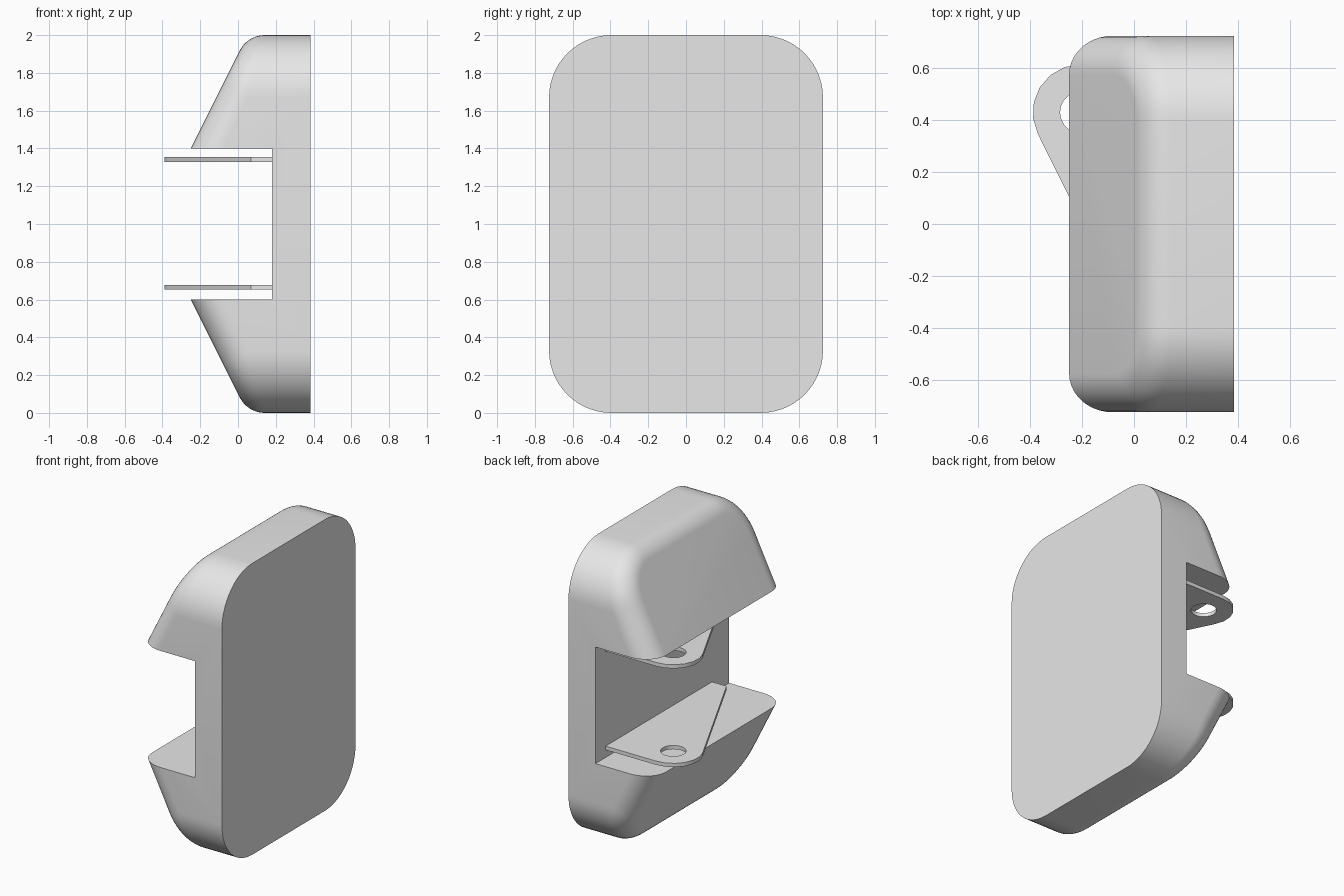
import bpy, bmesh
from math import cos, sin, radians, pi
from mathutils import Vector

cube = bpy.data.objects.get("Cube")
if cube:
    bpy.data.objects.remove(cube, do_unlink=True)

# Single grey material
grey = bpy.data.materials.new("light_grey")
grey.use_nodes = True
colour = (0.8, 0.8, 0.8, 1)
grey.diffuse_color = colour
grey.node_tree.nodes["Principled BSDF"].inputs["Base Color"].default_value = colour

W, H, R = 0.725, 1.0, 0.33        # half width, half height, corner radius
FILLET = 0.15
BACK_X, SLOT_X, SLOT_Z = 0.385, 0.18, 0.4


def select(ob):
    bpy.ops.object.select_all(action='DESELECT')
    ob.select_set(True)
    bpy.context.view_layer.objects.active = ob


def add_object(name, data, location):
    ob = bpy.data.objects.new(name, data)
    bpy.context.collection.objects.link(ob)
    ob.location = location
    data.materials.append(grey)
    return ob


def half_body():
    """Upper half: rounded block with a sloped face and a rolling-ball fillet."""
    slope = Vector((-2, 0, 1)).normalized()
    level = slope.dot(Vector((-0.25, 0, SLOT_Z))) - FILLET
    steps = 14
    corners = [(W - R, -0.2, 0)]
    corners += [(W - R, H - R, pi / 2 * i / steps) for i in range(steps + 1)]
    corners += [(R - W, H - R, pi / 2 * (1 + i / steps)) for i in range(steps + 1)]
    corners += [(R - W, -0.2, pi)]

    bm = bmesh.new()
    columns = []
    for cy, cz, a in corners:
        n = Vector((0, cos(a), sin(a)))
        c = Vector((0, cy, cz)) + n * (R - FILLET)
        c.x = (level - slope.z * c.z) / slope.x
        rim = c + n * FILLET
        points = [Vector((BACK_X, rim.y, rim.z))]
        points += [c + FILLET * n.slerp(slope, t / 10) for t in range(11)]
        columns.append([bm.verts.new(p) for p in points])
    for a, b in zip(columns, columns[1:]):
        for i in range(len(a) - 1):
            bm.faces.new((a[i], a[i + 1], b[i + 1], b[i]))
    bm.faces.new([c[0] for c in columns])
    bm.faces.new([c[-1] for c in columns])
    # Trim on the mirror plane
    bmesh.ops.bisect_plane(bm, geom=bm.verts[:] + bm.edges[:] + bm.faces[:],
                           plane_co=(0, 0, 0), plane_no=(0, 0, 1), clear_inner=True)
    bmesh.ops.recalc_face_normals(bm, faces=bm.faces)
    mesh = bpy.data.meshes.new("body")
    bm.to_mesh(mesh)
    bm.free()
    return mesh


# Body, mirrored about mid height
body = add_object("body", half_body(), (0, 0, H))
mirror = body.modifiers.new("mirror", 'MIRROR')
mirror.use_axis = (False, False, True)

# Slot cutter
bpy.ops.mesh.primitive_cube_add(size=2, location=(SLOT_X - 1, 0, H))
cutter = bpy.context.object
cutter.name = "slot_cutter"
cutter.scale = (1, 1, SLOT_Z)
cutter.hide_render = True
cutter.data.materials.append(grey)
slot = body.modifiers.new("slot", 'BOOLEAN')
slot.operation = 'DIFFERENCE'
slot.solver = 'EXACT'
slot.object = cutter

select(body)
for name in ("mirror", "slot"):
    bpy.ops.object.modifier_apply(modifier=name)
bpy.data.objects.remove(cutter, do_unlink=True)
select(body)
bpy.ops.object.shade_smooth_by_angle(angle=radians(25))


def arc(radius, start, end, count):
    angles = [radians(start + (end - start) * i / count) for i in range(count + 1)]
    return [(-0.205 + radius * cos(a), 0.43 + radius * sin(a)) for a in angles]


# Tapered lugs with a pin hole
outline = arc(0.185, 90, 206.6, 6) + [(0.07, -0.54), (SLOT_X, -0.54), (SLOT_X, 0.615)]
hole = arc(0.08, 0, 360, 20)[:-1]
for name, z in (("upper_lug", 1.342), ("lower_lug", 0.665)):
    curve = bpy.data.curves.new(name, 'CURVE')
    curve.dimensions = '2D'
    curve.fill_mode = 'BOTH'
    curve.extrude = 0.013
    for loop in (outline, hole):
        spline = curve.splines.new('POLY')
        spline.points.add(len(loop) - 1)
        for point, (x, y) in zip(spline.points, loop):
            point.co = (x, y, 0, 1)
        spline.use_cyclic_u = True
    lug = add_object(name, curve, (0, 0, z))
    select(lug)
    bpy.ops.object.convert(target='MESH')
    bpy.ops.object.shade_smooth_by_angle(angle=radians(25))
